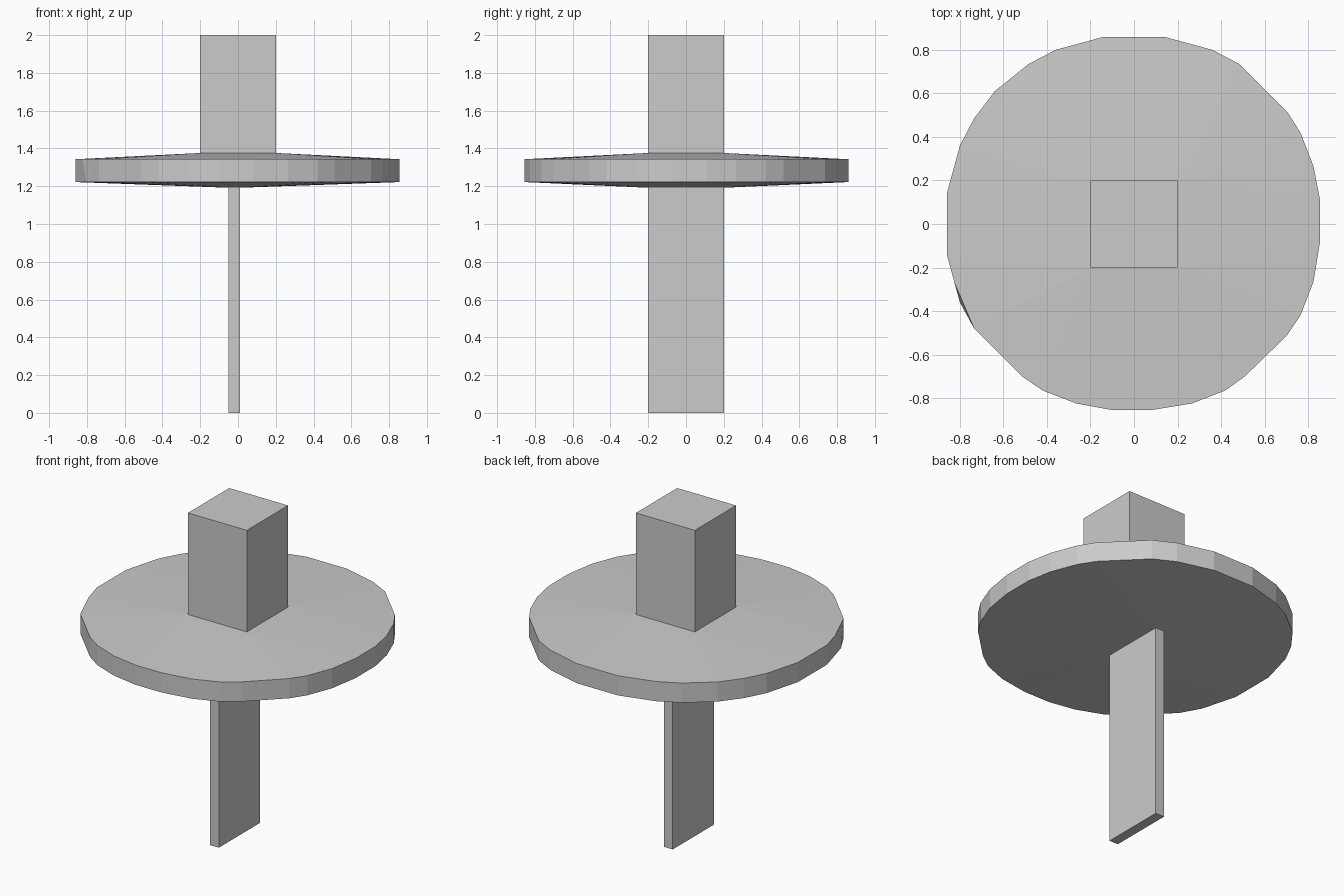
import bpy
import bmesh


def finish(name, bm):
    bmesh.ops.recalc_face_normals(bm, faces=bm.faces)
    mesh = bpy.data.meshes.new(name)
    bm.to_mesh(mesh)
    bm.free()
    obj = bpy.data.objects.new(name, mesh)
    bpy.context.collection.objects.link(obj)
    return obj


def rect(x0, x1, y, z):
    return [(x0, -y, z), (x1, -y, z), (x1, y, z), (x0, y, z)]


def hull(name, points):
    bm = bmesh.new()
    for p in points:
        bm.verts.new(p)
    bmesh.ops.convex_hull(bm, input=bm.verts)
    bmesh.ops.dissolve_limit(bm, angle_limit=0.002, verts=bm.verts, edges=bm.edges)
    return finish(name, bm)


# Hand-cut, slightly uneven disc outline, clockwise from the back
OUTLINE = [
    (0.14, 0.86), (0.36, 0.80), (0.485, 0.735), (0.705, 0.515), (0.765, 0.42),
    (0.825, 0.265), (0.855, 0.11), (0.855, -0.08), (0.825, -0.265), (0.765, -0.42),
    (0.705, -0.51), (0.51, -0.70), (0.42, -0.765), (0.265, -0.825), (0.08, -0.855),
    (-0.10, -0.855), (-0.265, -0.825), (-0.42, -0.765), (-0.515, -0.70),
    (-0.735, -0.48), (-0.80, -0.36), (-0.825, -0.27), (-0.86, -0.14), (-0.86, 0.14),
    (-0.80, 0.36), (-0.735, 0.485), (-0.64, 0.61), (-0.485, 0.735), (-0.36, 0.80),
    (-0.14, 0.86),
]
NOTCH = (-0.80, -0.36)  # corner present only on the lower rim

# Disc: vertical rim with shallow slopes to the grip above and the blade below
upper_rim = [(x, y, 1.343) for x, y in OUTLINE if (x, y) != NOTCH]
lower_rim = [(x, y, 1.222) for x, y in OUTLINE]
hull("disc", upper_rim + lower_rim
     + rect(-0.2, 0.2, 0.2, 1.376) + rect(-0.05, 0.01, 0.2, 1.192))

# Square grip on top
hull("grip", rect(-0.2, 0.2, 0.2, 1.37) + rect(-0.2, 0.2, 0.2, 2.0))

# Thin flat blade underneath
hull("blade", rect(-0.05, 0.01, 0.2, 0.0) + rect(-0.05, 0.01, 0.2, 1.2))
